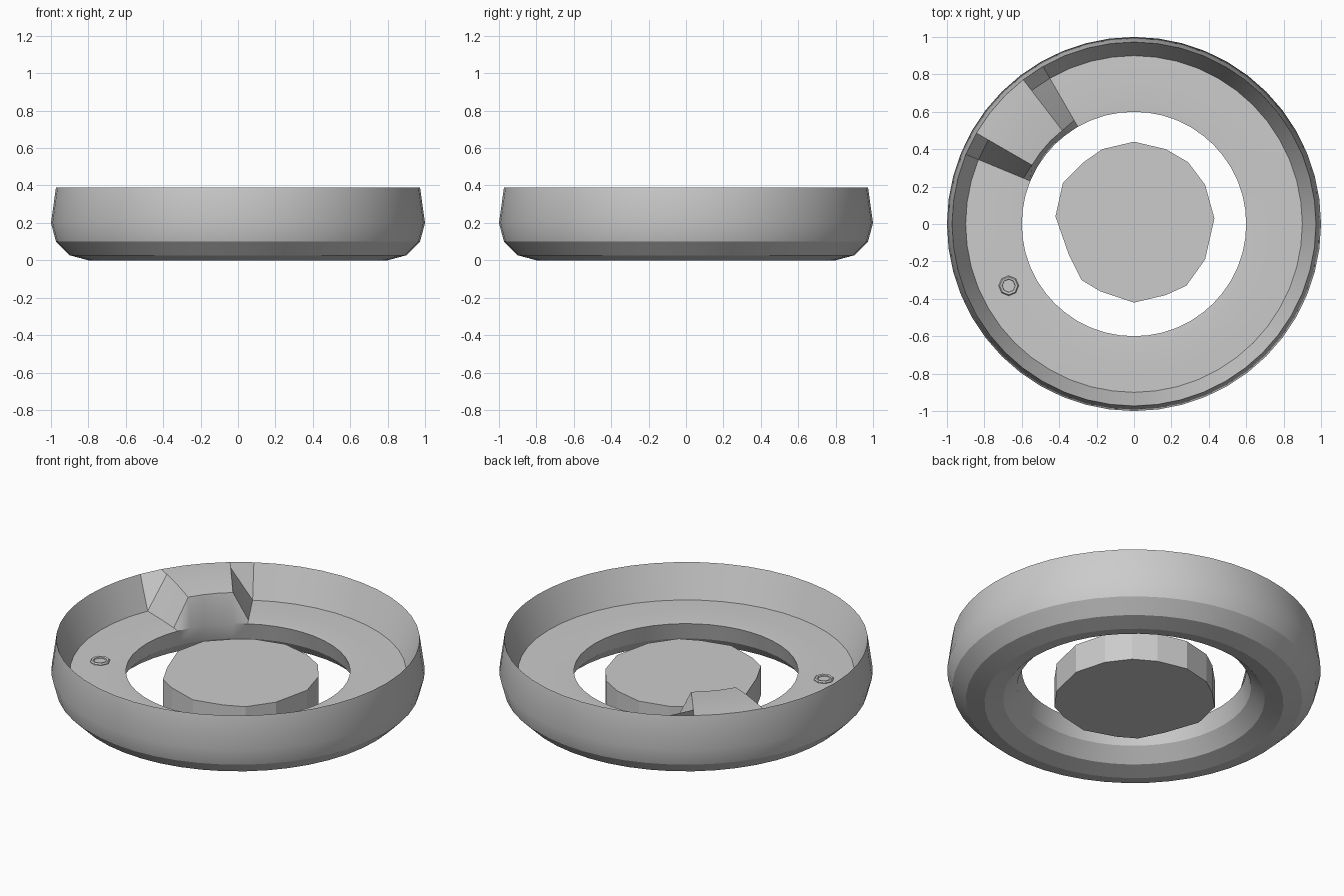
import bpy, bmesh
from math import sin, cos, pi, radians

if "Cube" in bpy.data.objects:
    bpy.data.objects.remove(bpy.data.objects["Cube"])


def make_object(name, bm, smooth=None):
    bmesh.ops.recalc_face_normals(bm, faces=bm.faces[:])
    mesh = bpy.data.meshes.new(name)
    bm.to_mesh(mesh)
    bm.free()
    ob = bpy.data.objects.new(name, mesh)
    bpy.context.collection.objects.link(ob)
    if smooth:
        bpy.ops.object.select_all(action='DESELECT')
        ob.select_set(True)
        bpy.context.view_layer.objects.active = ob
        bpy.ops.object.shade_smooth_by_angle(angle=radians(smooth))
    return ob


def lathe(bm, steps, profile_at, center=(0, 0), closed=True):
    """Join one profile per angle into a ring."""
    rings = []
    for i in range(steps):
        a = 2 * pi * i / steps
        rings.append([bm.verts.new((center[0] + r * cos(a), center[1] + r * sin(a), z))
                      for r, z in profile_at(i)])
    n = len(rings[0])
    for i in range(steps):
        p, q = rings[i], rings[(i + 1) % steps]
        for j in range(n if closed else n - 1):
            k = (j + 1) % n
            bm.faces.new((p[j], q[j], q[k], p[k]))
    return rings


# Float ring: half-round underside, raised outer rim, low inner floor;
# the floor rises to rim height over a short arc to form the headrest
underside = [(0.6 + 0.2 * (1 - cos(t * pi / 6)), 0.2 - 0.2 * sin(t * pi / 6))
             for t in range(7)]
floor = [(0.973, 0.39), (0.90, 0.20), (0.77, 0.203), (0.64, 0.203)]
headrest = [(0.973, 0.39), (0.90, 0.39), (0.77, 0.385), (0.63, 0.37)]

bm = bmesh.new()
lathe(bm, 48, lambda i: underside + (headrest if 17 <= i <= 20 else floor))
make_object("float_ring", bm, 25)

# Small valve on the floor
bm = bmesh.new()
valve = [(0.052, 0.195), (0.054, 0.207), (0.048, 0.215), (0.036, 0.213), (0.034, 0.206)]
rings = lathe(bm, 8, lambda i: valve, center=(-0.67, -0.33), closed=False)
bm.faces.new([r[-1] for r in rings])
make_object("valve", bm)

# Loose centre panel with a slightly uneven outline
outline = [(0, .44), (.17, .40), (.29, .33), (.38, .21), (.43, .03), (.38, -.19),
           (.28, -.33), (.17, -.38), (0, -.42), (-.18, -.36), (-.28, -.30),
           (-.35, -.16), (-.42, .04), (-.38, .22), (-.27, .33), (-.17, .40)]
bm = bmesh.new()
base = bm.faces.new([bm.verts.new((x, y, 0.02)) for x, y in outline])
top = bmesh.ops.extrude_face_region(bm, geom=[base], use_keep_orig=True)
for v in top["geom"]:
    if isinstance(v, bmesh.types.BMVert):
        v.co.z = 0.19
make_object("centre_panel", bm)
